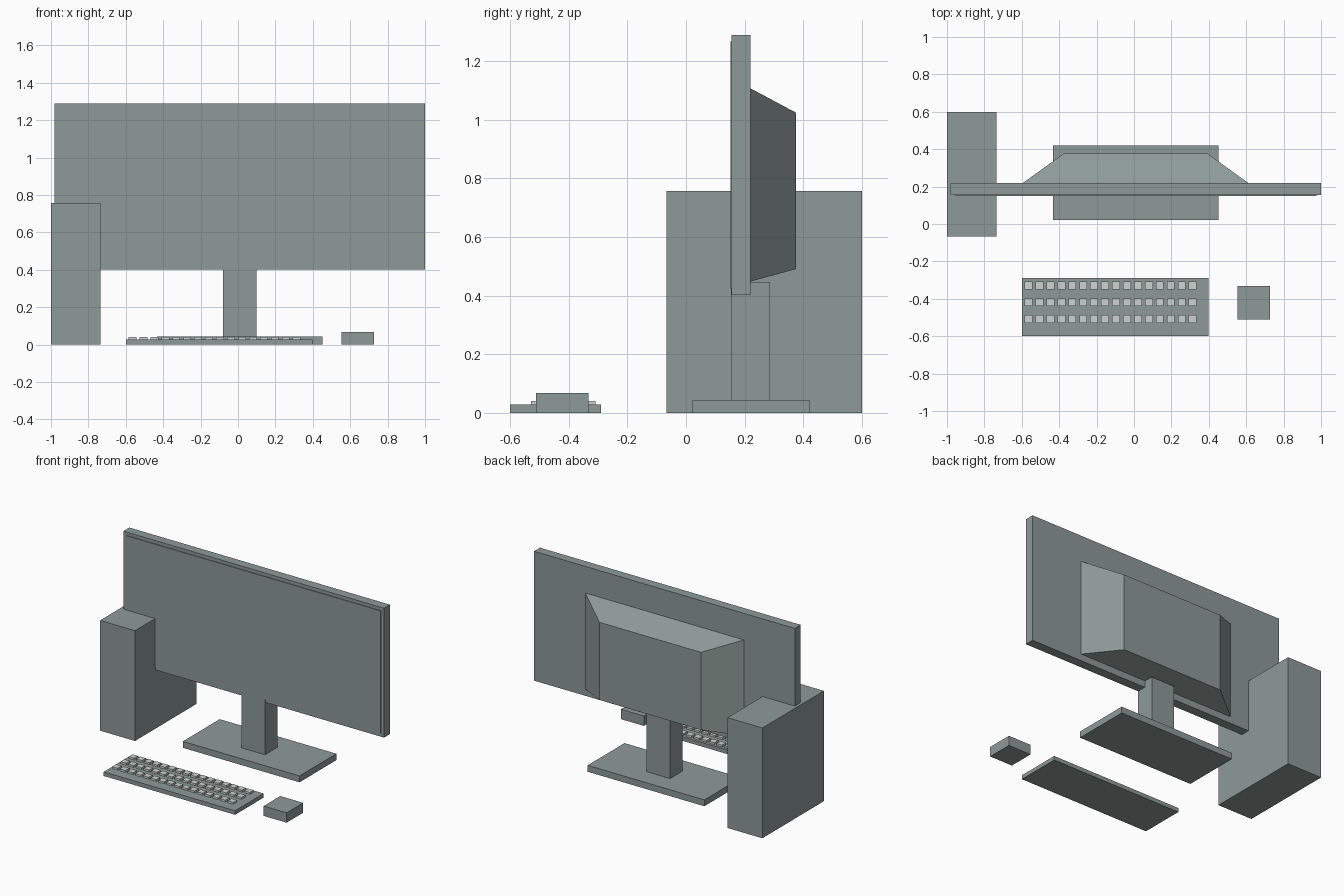
import bpy, bmesh

if "Cube" in bpy.data.objects:
    bpy.data.objects.remove(bpy.data.objects["Cube"])


def material(name, rgb):
    m = bpy.data.materials.new(name)
    m.diffuse_color = (*rgb, 1)
    m.use_nodes = True
    m.node_tree.nodes["Principled BSDF"].inputs["Base Color"].default_value = m.diffuse_color
    return m


GREY = material("grey_green_plastic", (0.27, 0.325, 0.315))
PALE = material("pale_keys", (0.62, 0.65, 0.63))


def add_box(bm, x, y, z):
    """Box spanning the (min, max) pairs on each axis."""
    verts = bmesh.ops.create_cube(bm, size=1)["verts"]
    for v in verts:
        for i, (lo, hi) in enumerate((x, y, z)):
            v.co[i] = lo if v.co[i] < 0 else hi
    return verts


def finish(name, bm, mat):
    mesh = bpy.data.meshes.new(name)
    bm.to_mesh(mesh)
    bm.free()
    mesh.materials.append(mat)
    obj = bpy.data.objects.new(name, mesh)
    bpy.context.collection.objects.link(obj)
    return obj


def box(name, x, y, z, mat=GREY):
    bm = bmesh.new()
    add_box(bm, x, y, z)
    return finish(name, bm, mat)


# Monitor: panel, thin screen plate, stand
box("monitor_panel", (-0.98, 1.0), (0.156, 0.22), (0.402, 1.29))
box("screen", (-0.955, 0.977), (0.151, 0.158), (0.425, 1.267))
box("stand_neck", (-0.08, 0.098), (0.153, 0.287), (0.04, 0.446))
box("stand_base", (-0.434, 0.452), (0.022, 0.421), (0, 0.044))

# Tapered housing on the back of the monitor
bm = bmesh.new()
for v in add_box(bm, (-0.6, 0.617), (0.215, 0.376), (0.447, 1.11)):
    if v.co.y > 0.3:
        v.co.x = -0.377 if v.co.x < 0 else 0.394
        v.co.z = 0.491 if v.co.z < 0.8 else 1.024
finish("rear_housing", bm, GREY)

# Tower case
box("tower_case", (-1.0, -0.735), (-0.067, 0.6), (0, 0.757))

# Keyboard with a 16 x 3 grid of keys
box("keyboard", (-0.6, 0.398), (-0.6, -0.29), (0, 0.028))
bm = bmesh.new()
for row in range(3):
    for col in range(16):
        cx, cy = -0.564 + col * 0.0585, -0.508 + row * 0.0895
        add_box(bm, (cx - 0.021, cx + 0.021), (cy - 0.021, cy + 0.021), (0.02, 0.041))
finish("keys", bm, PALE)

# Mouse
box("mouse", (0.553, 0.727), (-0.511, -0.332), (0, 0.068))
